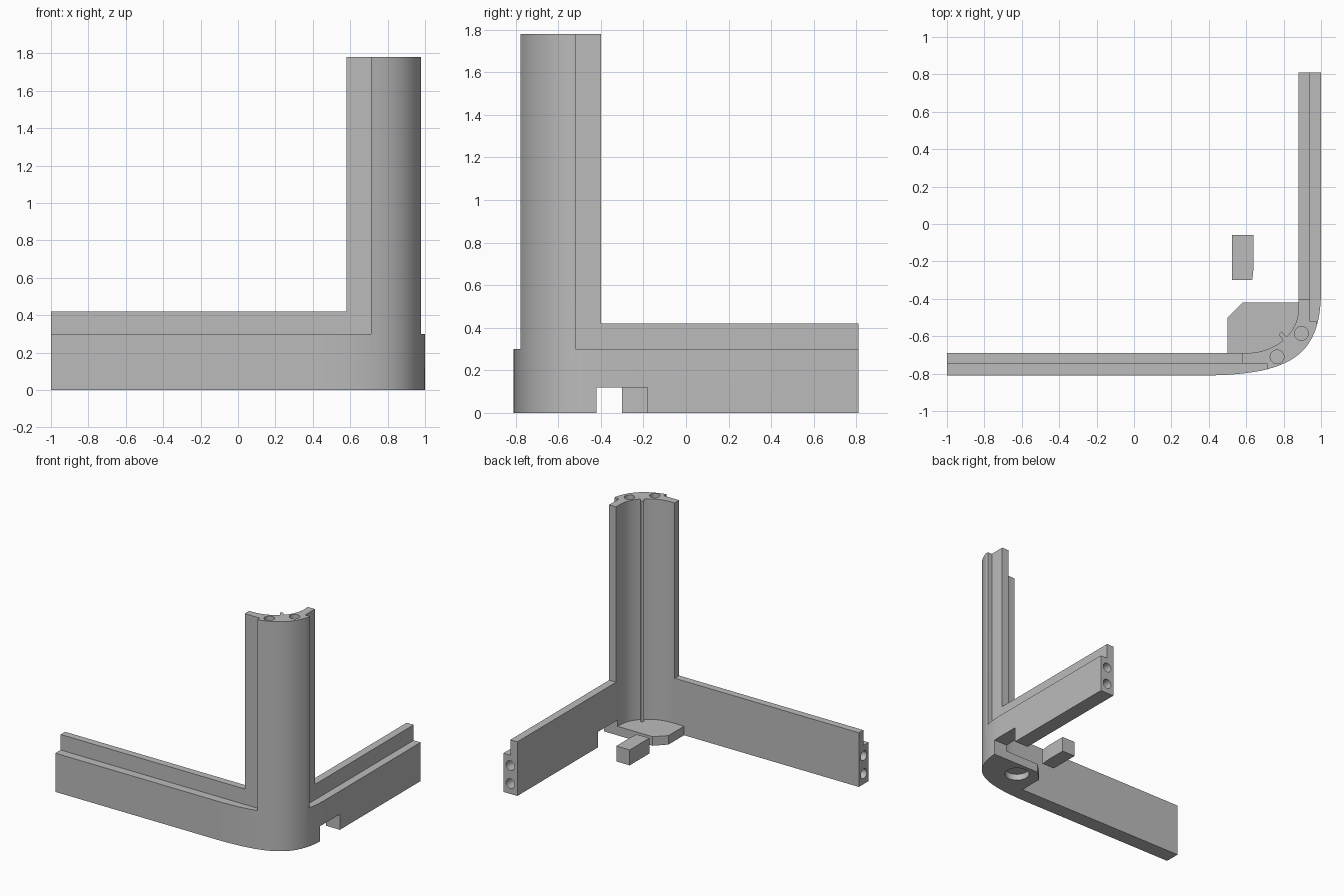
import bpy
import bmesh
import math
from mathutils import Vector, Matrix
from mathutils.geometry import interpolate_bezier

default = bpy.data.objects.get("Cube")
if default:
    bpy.data.objects.remove(default, do_unlink=True)

grey = bpy.data.materials.new("plain grey")
grey.use_nodes = True
COLOUR = (0.5, 0.5, 0.5, 1)
grey.diffuse_color = COLOUR
grey.node_tree.nodes["Principled BSDF"].inputs["Base Color"].default_value = COLOUR


def finish(name, bm):
    bmesh.ops.recalc_face_normals(bm, faces=bm.faces)
    mesh = bpy.data.meshes.new(name)
    bm.to_mesh(mesh)
    bm.free()
    mesh.materials.append(grey)
    obj = bpy.data.objects.new(name, mesh)
    bpy.context.collection.objects.link(obj)
    return obj


def prism(name, outline, low, high):
    bm = bmesh.new()
    face = bm.faces.new([bm.verts.new((x, y, low)) for x, y in outline])
    top = bmesh.ops.extrude_face_region(bm, geom=[face])["geom"]
    bmesh.ops.translate(bm, vec=(0, 0, high - low),
                        verts=[v for v in top if isinstance(v, bmesh.types.BMVert)])
    return finish(name, bm)


def box(name, x0, x1, y0, y1, z0, z1):
    return prism(name, [(x0, y0), (x1, y0), (x1, y1), (x0, y1)], z0, z1)


def pin(name, centre, radius, depth, rotation=None):
    bm = bmesh.new()
    matrix = Matrix.Translation(centre) @ (rotation or Matrix())
    bmesh.ops.create_cone(bm, cap_ends=True, segments=32, radius1=radius,
                          radius2=radius, depth=depth, matrix=matrix)
    return finish(name, bm)


def combine(target, tool, operation):
    """Apply a boolean and remove the tool."""
    tool.hide_render = True
    mod = target.modifiers.new(operation.lower(), "BOOLEAN")
    mod.operation = operation
    mod.solver = "EXACT"
    mod.object = tool
    bpy.context.view_layer.objects.active = target
    bpy.ops.object.modifier_apply(modifier=mod.name)
    bpy.data.objects.remove(tool, do_unlink=True)


def curve(points, count):
    pts = [Vector((x, y, 0)) for x, y in points]
    return [(p.x, p.y) for p in interpolate_bezier(*pts, count)]


# Shared inner and outer corner curves
OUT, MID, IN = 0.81, 0.745, 0.69
outer = curve([(0.35, -OUT), (0.85, -OUT), (1, -0.7), (1, -0.35)], 40)
inner = curve([(0.6, -IN), (0.76, -IN), (0.88, -0.58), (0.88, -0.45)], 24)
LEDGE, LIP, TOP = 0.3, 0.42, 1.78

# Lower wall running round the corner
frame = prism("corner_frame",
              [(-1, -OUT)] + outer + [(1, OUT), (0.88, OUT)] + inner[::-1] + [(-1, -IN)],
              0, LEDGE)

# Column with a tongue on each edge
bend = [p for p in outer if p[0] > 0.715 and p[1] < -0.525]
column = prism("column",
               [(0.58, -MID), (0.71, -MID), (0.71, -0.778)] + bend
               + [(0.977, -0.52), (0.94, -0.52), (0.94, -0.4), (0.88, -0.4)]
               + inner[::-1] + [(0.58, -IN)], LEDGE, TOP)

# Raised lips, floor plate and inner rib
parts = [
    column,
    box("long_lip", -1, 0.58, -MID, -IN, LEDGE, LIP),
    box("short_lip", 0.88, 0.94, -0.4, OUT, LEDGE, LIP),
    prism("floor_plate", [(0.5, -0.72), (0.5, -0.5), (0.58, -0.42), (0.9, -0.42),
                          (0.9, -0.6), (0.78, -0.72)], 0, 0.07),
    prism("inner_rib", [(0.805, -0.635), (0.825, -0.615), (0.79, -0.575),
                        (0.774, -0.59)], 0.05, TOP),
]
for part in parts:
    combine(frame, part, "UNION")

# Notch under the short wall, pin holes and round recess
turn_x = Matrix.Rotation(math.pi / 2, 4, "Y")
turn_y = Matrix.Rotation(math.pi / 2, 4, "X")
cutters = [box("notch", 0.8, 1.1, -0.42, -0.18, -0.1, 0.12),
           pin("recess", (0.68, -0.54, 0), 0.09, 0.1)]
for z in (0.08, 0.22):
    cutters.append(pin("long_end_hole", (-1, -0.75, z), 0.037, 0.4, turn_x))
    cutters.append(pin("short_end_hole", (0.94, OUT, z), 0.037, 0.4, turn_y))
for x, y in ((0.765, -0.71), (0.895, -0.585)):
    cutters.append(pin("column_hole", (x, y, TOP), 0.037, 0.4))
for cutter in cutters:
    combine(frame, cutter, "DIFFERENCE")

# Loose block with one tapered side
block = prism("loose_block", [(0.525, -0.3), (0.632, -0.3), (0.64, -0.23),
                              (0.64, -0.06), (0.525, -0.06)], 0, 0.12)

# Smooth curves, sharp corners
for obj in (frame, block):
    bpy.ops.object.select_all(action="DESELECT")
    obj.select_set(True)
    bpy.context.view_layer.objects.active = obj
    bpy.ops.object.shade_smooth_by_angle(angle=math.radians(25))
